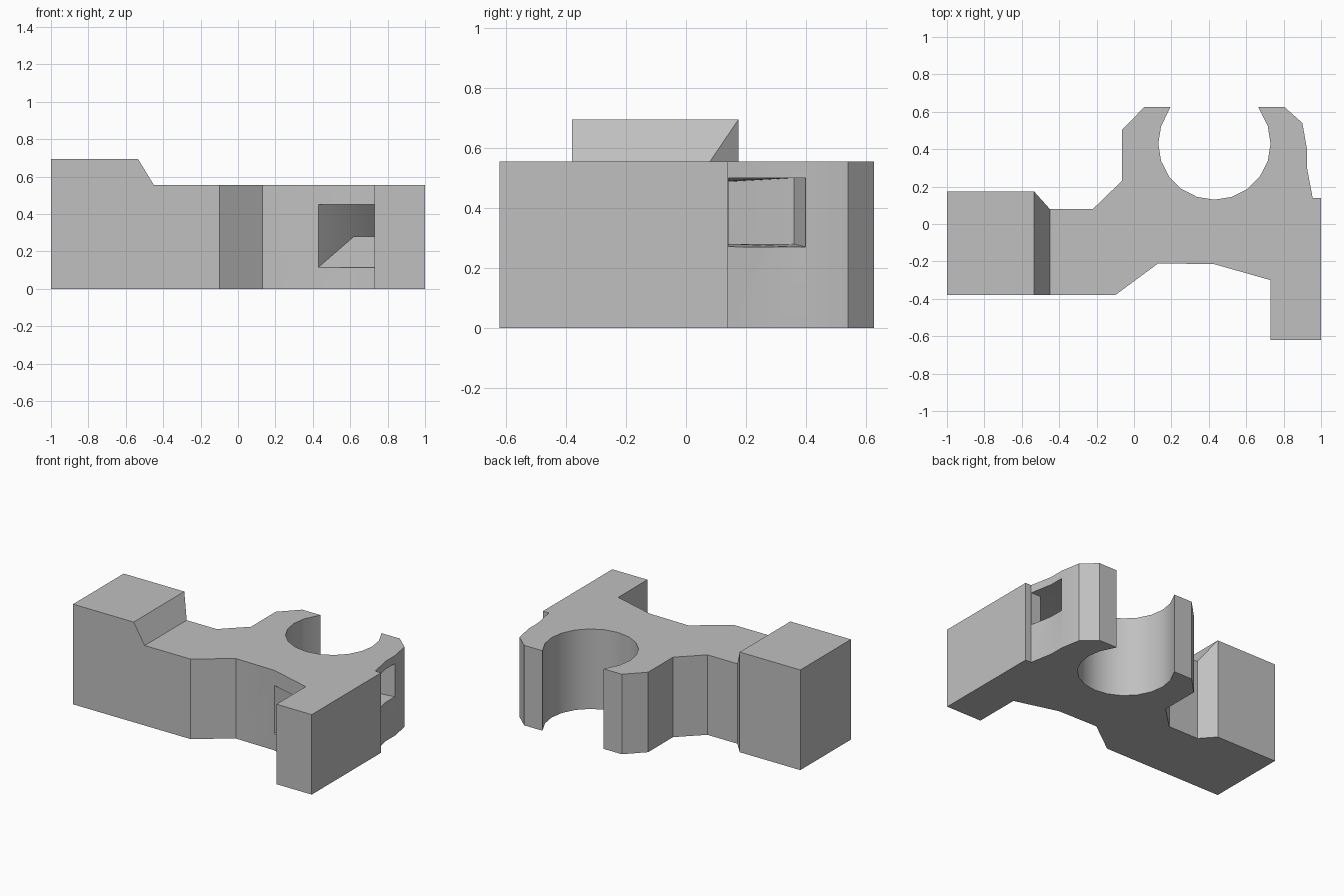
import bpy, bmesh, math

if "Cube" in bpy.data.objects:
    bpy.data.objects.remove(bpy.data.objects["Cube"])

GREY = (0.53, 0.53, 0.53, 1)
grey = bpy.data.materials.new("plain grey")
grey.use_nodes = True
grey.diffuse_color = GREY
grey.node_tree.nodes["Principled BSDF"].inputs["Base Color"].default_value = GREY
HEIGHT, TOP = 0.555, 0.695


def loft(name, rings):
    """Join equal rings of points into a closed solid."""
    bm = bmesh.new()
    loops = [[bm.verts.new(p) for p in ring] for ring in rings]
    n = len(loops[0])
    for a, b in zip(loops, loops[1:]):
        for i in range(n):
            j = (i + 1) % n
            bm.faces.new((a[i], a[j], b[j], b[i]))
    bm.faces.new(loops[0])
    bm.faces.new(loops[-1])
    bmesh.ops.recalc_face_normals(bm, faces=bm.faces)
    mesh = bpy.data.meshes.new(name)
    bm.to_mesh(mesh)
    bm.free()
    obj = bpy.data.objects.new(name, mesh)
    obj.data.materials.append(grey)
    bpy.context.collection.objects.link(obj)
    return obj


# Clamp body: arm, two open jaws round a bore, and the side foot
bore = [(0.43 + 0.3 * math.cos(math.radians(a)), 0.43 + 0.3 * math.sin(math.radians(a)))
        for a in [18 - 18 * i for i in range(13)]]
outline = [(-0.45, -0.38), (-0.1, -0.38), (0.13, -0.21), (0.43, -0.215),
           (0.73, -0.3), (0.73, -0.62), (1, -0.62), (1, 0.14), (0.955, 0.14),
           (0.925, 0.3), (0.925, 0.4), (0.9, 0.54), (0.805, 0.625), (0.665, 0.625)]
outline += bore
outline += [(0.195, 0.625), (0.055, 0.625), (-0.063, 0.505), (-0.063, 0.232),
            (-0.22, 0.08), (-0.45, 0.08)]
body = loft("clamp_body", [[(x, y, z) for x, y in outline] for z in (0, HEIGHT)])

# Curved slot running from the front face round to the right side
sections = [  # left point, right point, floor, ceiling
    ((0.43, -0.4), (0.729, -0.4), 0.115, 0.45),
    ((0.43, -0.215), (0.729, -0.28), 0.115, 0.45),
    ((0.62, 0.02), (0.8, -0.08), 0.28, 0.48),
    ((0.8, 0.36), (0.88, 0.142), 0.28, 0.5),
    ((1.05, 0.437), (1.05, 0.142), 0.26, 0.5),
]
cutter = loft("slot_cutter", [[(*l, lo), (*r, lo), (*r, hi), (*l, hi)]
                              for l, r, lo, hi in sections])
cutter.hide_render = True
cutter.hide_set(True)
cut = body.modifiers.new("slot", "BOOLEAN")
cut.operation = "DIFFERENCE"
cut.solver = "EXACT"
cut.object = cutter

# Raised end block with a sloped shoulder and a chamfered rear corner
end_plan = [(-1, -0.38), (-0.45, -0.38), (-0.45, 0.08), (-0.535, 0.175), (-1, 0.175)]
base, shoulder = ([(x, y, z) for x, y in end_plan] for z in (0, HEIGHT))
top = [(-1, -0.38, TOP), (-0.535, -0.38, TOP), (-0.535, 0.175, TOP), (-1, 0.175, TOP)]
bm = bmesh.new()
for p in base + shoulder + top:
    bm.verts.new(p)
bmesh.ops.convex_hull(bm, input=bm.verts)
bmesh.ops.dissolve_limit(bm, angle_limit=0.01, verts=bm.verts, edges=bm.edges)
bmesh.ops.recalc_face_normals(bm, faces=bm.faces)
mesh = bpy.data.meshes.new("raised_end")
bm.to_mesh(mesh)
bm.free()
end = bpy.data.objects.new("raised_end", mesh)
end.data.materials.append(grey)
bpy.context.collection.objects.link(end)

# Smooth the bore while keeping the corners sharp
bpy.ops.object.select_all(action="DESELECT")
body.select_set(True)
bpy.context.view_layer.objects.active = body
bpy.ops.object.modifier_apply(modifier="slot")
bpy.data.objects.remove(cutter)
bpy.ops.object.shade_smooth_by_angle(angle=math.radians(25))
